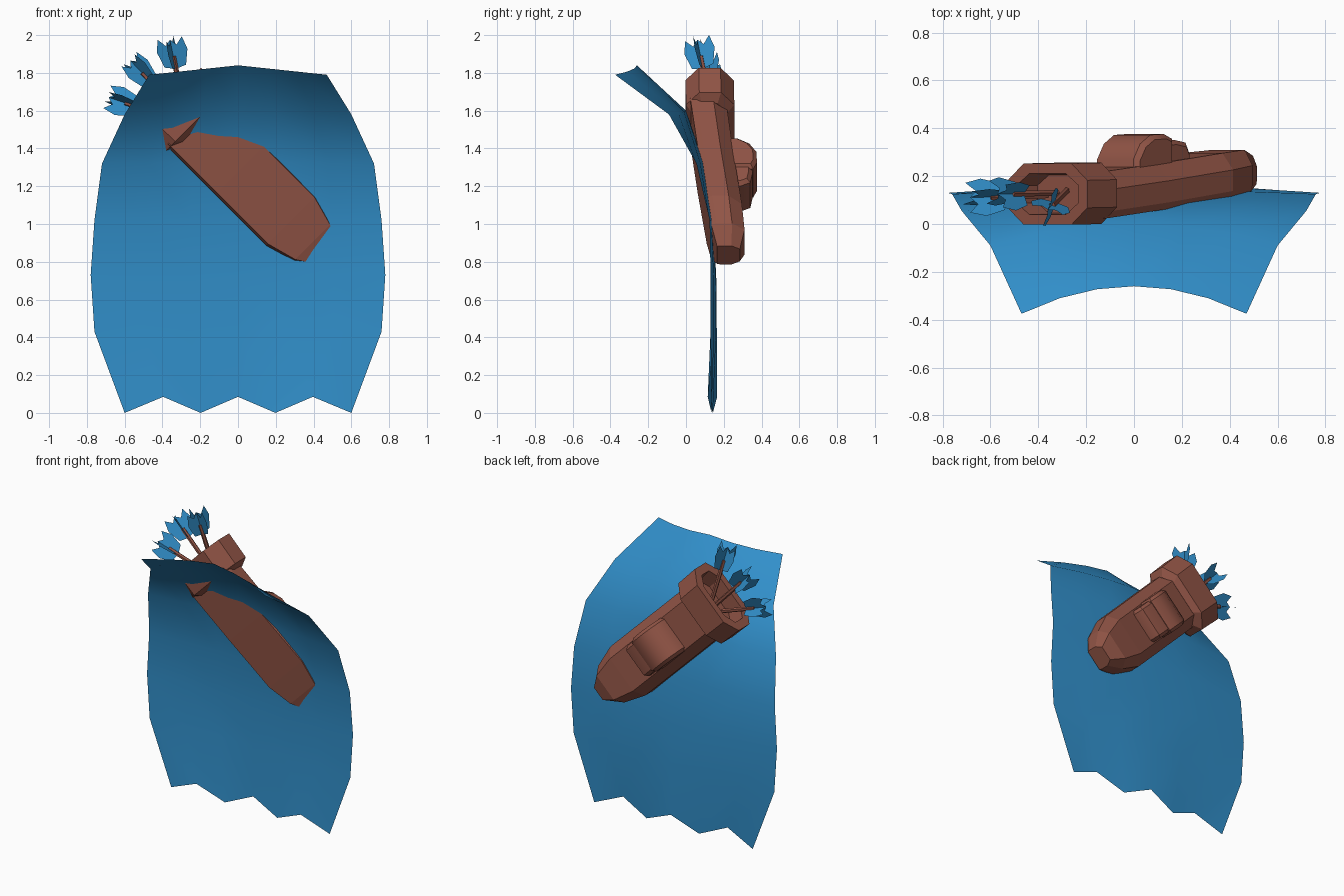
import bpy, bmesh, math
from mathutils import Vector

if "Cube" in bpy.data.objects:
    bpy.data.objects.remove(bpy.data.objects["Cube"])

R2 = math.sqrt(2)


def material(name, rgb):
    m = bpy.data.materials.new(name)
    m.diffuse_color = (*rgb, 1)
    m.use_nodes = True
    m.node_tree.nodes["Principled BSDF"].inputs["Base Color"].default_value = m.diffuse_color
    return m


BLUE = material("blue cloth", (0.031, 0.275, 0.59))
BROWN = material("brown leather", (0.285, 0.09, 0.061))


def finish(name, bm, mat, smooth=None):
    bmesh.ops.recalc_face_normals(bm, faces=bm.faces[:])
    me = bpy.data.meshes.new(name)
    bm.to_mesh(me)
    bm.free()
    ob = bpy.data.objects.new(name, me)
    bpy.context.collection.objects.link(ob)
    me.materials.append(mat)
    if smooth:
        bpy.ops.object.select_all(action='DESELECT')
        bpy.context.view_layer.objects.active = ob
        ob.select_set(True)
        bpy.ops.object.shade_smooth_by_angle(angle=math.radians(smooth))
    return ob


def slung(u, v, y):
    """Quiver space: u runs down along the 45 degree axis, v across it."""
    return Vector(((u + v) / R2, y, (v - u) / R2))


AXIS_V = 0.919


def loft(name, sections, shape, mat):
    """Skin a cross-section through (u, y centre, half width, half depth)."""
    bm = bmesh.new()
    rings = [[bm.verts.new(slung(u, AXIS_V + a * hw, yc + b * hd)) for a, b in shape]
             for u, yc, hw, hd in sections]
    n = len(shape)
    for r, s in zip(rings, rings[1:]):
        for i in range(n):
            bm.faces.new((r[i], r[(i + 1) % n], s[(i + 1) % n], s[i]))
    bm.faces.new(rings[0])
    bm.faces.new(rings[-1])
    return finish(name, bm, mat)


# Cape: rows of (half width, edge z, centre z, edge y, centre y), top to bottom
rows = [(0.47, 1.79, 1.84, -0.375, -0.26), (0.6, 1.58, 1.60, -0.09, 0.0),
        (0.72, 1.32, 1.33, 0.055, 0.092), (0.76, 1.02, 1.02, 0.125, 0.142),
        (0.78, 0.73, 0.73, 0.13, 0.16), (0.76, 0.43, 0.43, 0.13, 0.163)]
cols = (-1, -0.66, -0.33, 0, 0.33, 0.66, 1)
bm = bmesh.new()
grid = []
for hw, ze, zc, ye, yc in rows:
    grid.append([bm.verts.new((f * hw, ye + (yc - ye) * (1 - f * f),
                               ze + (zc - ze) * (1 - abs(f)))) for f in cols])
# zigzag hem
hem_y = {3: 0.135, 2: 0.115, 1: 0.142, 0: 0.165}
grid.append([bm.verts.new((f * 0.6, hem_y[abs(i - 3)], 0.085 if i % 2 else 0))
             for i, f in enumerate(cols)])
for r, s in zip(grid, grid[1:]):
    for i in range(6):
        bm.faces.new((r[i], r[i + 1], s[i + 1], s[i]))
finish("cape", bm, BLUE, 60)

# Quiver body: flat front, chamfered back, pointed foot
body_shape = [(-0.93, -1), (0.93, -1), (1, -0.7), (1, 0.25),
              (0.66, 1), (-0.66, 1), (-1, 0.25), (-1, -0.7)]
loft("quiver_body", [(-0.262, 0.225, 0.07, 0.06), (-0.36, 0.222, 0.14, 0.088),
                     (-0.52, 0.203, 0.187, 0.093), (-0.9, 0.157, 0.187, 0.095),
                     (-1.27, 0.118, 0.187, 0.096)], body_shape, BROWN)

# Quiver rim: octagonal collar with a sunken mouth
rim_shape = [(-0.6, -1), (0.6, -1), (1, -0.45), (1, 0.45),
             (0.6, 1), (-0.6, 1), (-1, 0.45), (-1, -0.45)]
loft("quiver_rim", [(-1.22, 0.125, 0.18, 0.095), (-1.25, 0.128, 0.23, 0.128),
                    (-1.43, 0.125, 0.235, 0.128), (-1.43, 0.125, 0.18, 0.085),
                    (-1.32, 0.125, 0.17, 0.08)], rim_shape, BROWN)


# Pouch on the back of the quiver: side profiles (u, y) pushed across the axis
def across(name, profile, half, bevel):
    bm = bmesh.new()
    sides = [[bm.verts.new(slung(u, AXIS_V + s * half, y)) for u, y in profile] for s in (-1, 1)]
    n = len(profile)
    for i in range(n):
        bm.faces.new((sides[0][i], sides[0][(i + 1) % n], sides[1][(i + 1) % n], sides[1][i]))
    caps = [bm.faces.new(s) for s in sides]
    bmesh.ops.recalc_face_normals(bm, faces=bm.faces[:])
    edges = [e for c in caps for e in c.edges]
    bmesh.ops.bevel(bm, geom=edges, offset=bevel, segments=1, affect='EDGES')
    return finish(name, bm, BROWN, 35)


across("pouch", [(-0.9, 0.19), (-0.9, 0.345), (-0.78, 0.352), (-0.71, 0.34),
                 (-0.685, 0.29), (-0.685, 0.19)], 0.115, 0.02)
across("pouch_flap", [(-1.03, 0.16), (-1.03, 0.27), (-0.99, 0.335), (-0.93, 0.372),
                      (-0.85, 0.376), (-0.8, 0.355), (-0.8, 0.19)], 0.127, 0.02)


# Arrows: thin shaft with two crossed, notched vanes
def arrow(i, base, tip, spin):
    base, tip = Vector(base), Vector(tip)
    d = (tip - base).normalized()
    length = (tip - base).length
    q = d.to_track_quat('Z', 'Y')
    bm = bmesh.new()
    bmesh.ops.create_cone(bm, cap_ends=True, segments=6, radius1=0.014, radius2=0.014,
                          depth=length - 0.09)
    for v in bm.verts:
        v.co = base + d * (length - 0.09) / 2 + q @ v.co
    finish(f"arrow_shaft_{i}", bm, BROWN)
    bm = bmesh.new()
    for k in range(2):
        a = spin + k * math.pi / 2
        side = q @ Vector((math.cos(a), math.sin(a), 0))
        for s in (-1, 1):
            pts = [(0, -0.16), (0.06, -0.145), (0.085, -0.06), (0.068, 0.01), (0.03, -0.03), (0, 0)]
            bm.faces.new([bm.verts.new(tip + side * r * s + d * h) for r, h in pts])
    finish(f"arrow_fletching_{i}", bm, BLUE)


arrow(1, (-0.28, 0.14, 1.58), (-0.36, 0.06, 1.975), 0.5)
arrow(2, (-0.32, 0.13, 1.60), (-0.57, 0.125, 1.865), 0.6)
arrow(3, (-0.36, 0.12, 1.56), (-0.685, 0.11, 1.67), 0.4)
